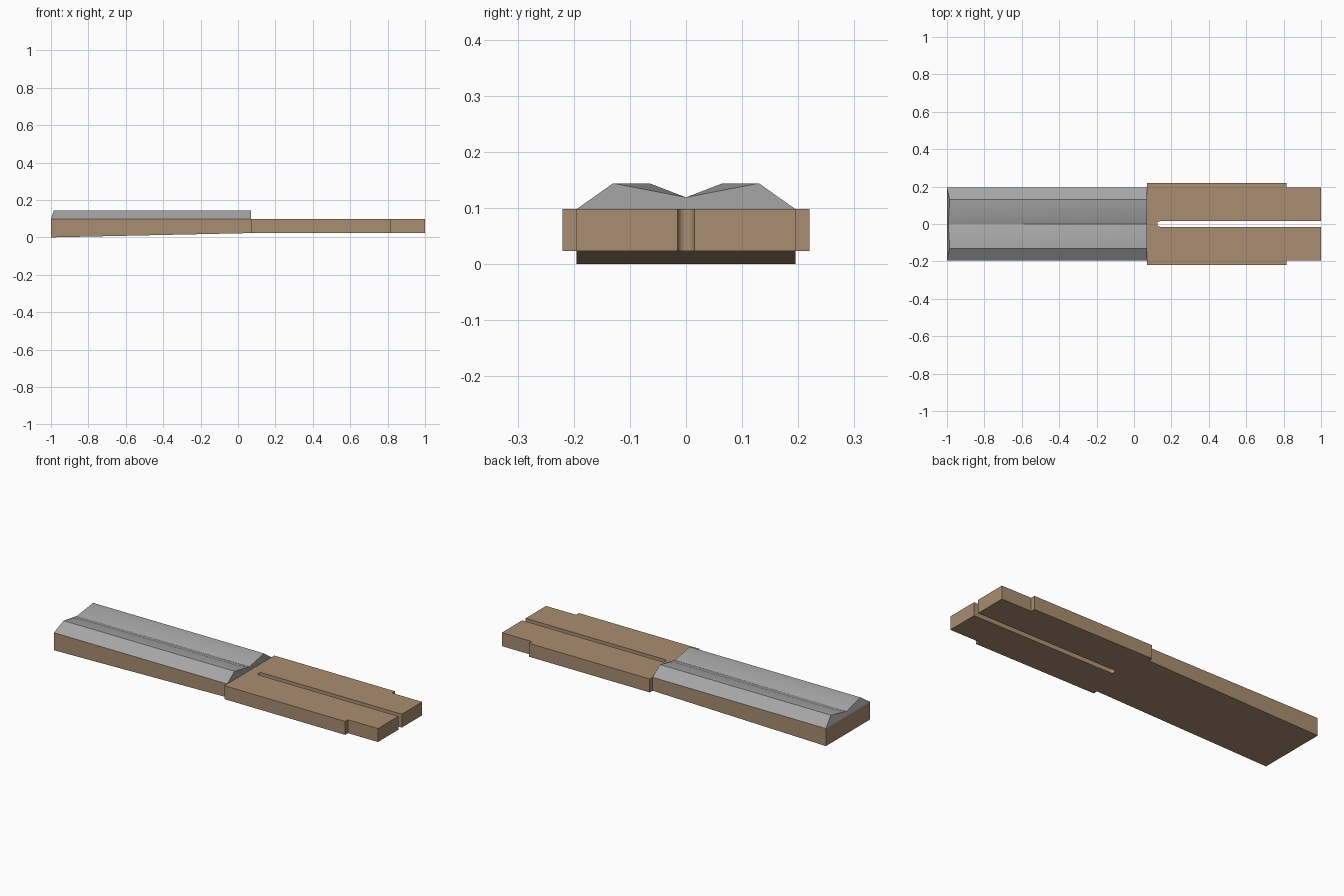
import bpy, bmesh, math

old = bpy.data.objects.get("Cube")
if old:
    bpy.data.objects.remove(old, do_unlink=True)


def material(name, rgb):
    m = bpy.data.materials.new(name)
    m.use_nodes = True
    col = (*rgb, 1.0)
    m.diffuse_color = col
    bsdf = m.node_tree.nodes["Principled BSDF"]
    bsdf.inputs["Base Color"].default_value = col
    bsdf.inputs["Roughness"].default_value = 0.7
    return m


wood = material("tan wood", (0.40, 0.27, 0.165))
metal = material("grey metal", (0.38, 0.38, 0.38))


def finish(name, bm, mat):
    bmesh.ops.recalc_face_normals(bm, faces=bm.faces[:])
    me = bpy.data.meshes.new(name)
    bm.to_mesh(me)
    bm.free()
    me.materials.append(mat)
    ob = bpy.data.objects.new(name, me)
    bpy.context.collection.objects.link(ob)
    bpy.ops.object.select_all(action='DESELECT')
    ob.select_set(True)
    bpy.context.view_layer.objects.active = ob
    bpy.ops.object.shade_smooth_by_angle(angle=math.radians(30))
    return ob


TOP, BASE = 0.098, 0.023      # wood top and flat underside heights
JOIN = 0.07                   # where the body meets the wide grip
HALF, WIDE, SLOT = 0.195, 0.22, 0.015

# Grip: stepped outline with a round-ended slot open at the tail
side = [(1, SLOT), (1, HALF), (0.815, HALF), (0.815, WIDE), (JOIN, WIDE)]
outline = side + [(x, -y) for x, y in reversed(side)]
for i in range(13):
    a = -math.pi / 2 - math.pi * i / 12
    outline.append((0.14 + SLOT * math.cos(a), SLOT * math.sin(a)))
bm = bmesh.new()
face = bm.faces.new([bm.verts.new((x, y, TOP)) for x, y in outline])
ext = bmesh.ops.extrude_face_region(bm, geom=[face])
for v in ext["geom"]:
    if isinstance(v, bmesh.types.BMVert):
        v.co.z = BASE
finish("slotted_grip", bm, wood)

# Body: block whose underside slopes down towards the far end
bm = bmesh.new()
bmesh.ops.create_cube(bm, size=1)
for v in bm.verts:
    near = v.co.x > 0
    v.co = (JOIN if near else -1, HALF if v.co.y > 0 else -HALF,
            TOP if v.co.z > 0 else (BASE if near else 0))
finish("sloped_body", bm, wood)

# Cap: two ridges either side of a shallow groove, bevelled at both ends
bm = bmesh.new()
ground = [bm.verts.new((x, 0, TOP)) for x in (-1, JOIN)]
groove = [bm.verts.new((x, 0, 0.119)) for x in (-0.993, JOIN)]
for s in (1, -1):
    edge = [bm.verts.new((x, s * HALF, TOP)) for x in (-1, JOIN)]
    outer = [bm.verts.new((x, s * 0.13, 0.144)) for x in (-0.985, JOIN)]
    inner = [bm.verts.new((x, s * 0.065, 0.144)) for x in (-0.95, 0.035)]
    for p, q in ((edge, outer), (outer, inner), (inner, groove)):
        bm.faces.new((p[0], p[1], q[1], q[0]))
    for k in (0, 1):
        bm.faces.new((outer[k], inner[k], groove[k]))
        bm.faces.new((edge[k], outer[k], groove[k], ground[k]))
    bm.faces.new((edge[0], edge[1], ground[1], ground[0]))
finish("ridged_cap", bm, metal)
